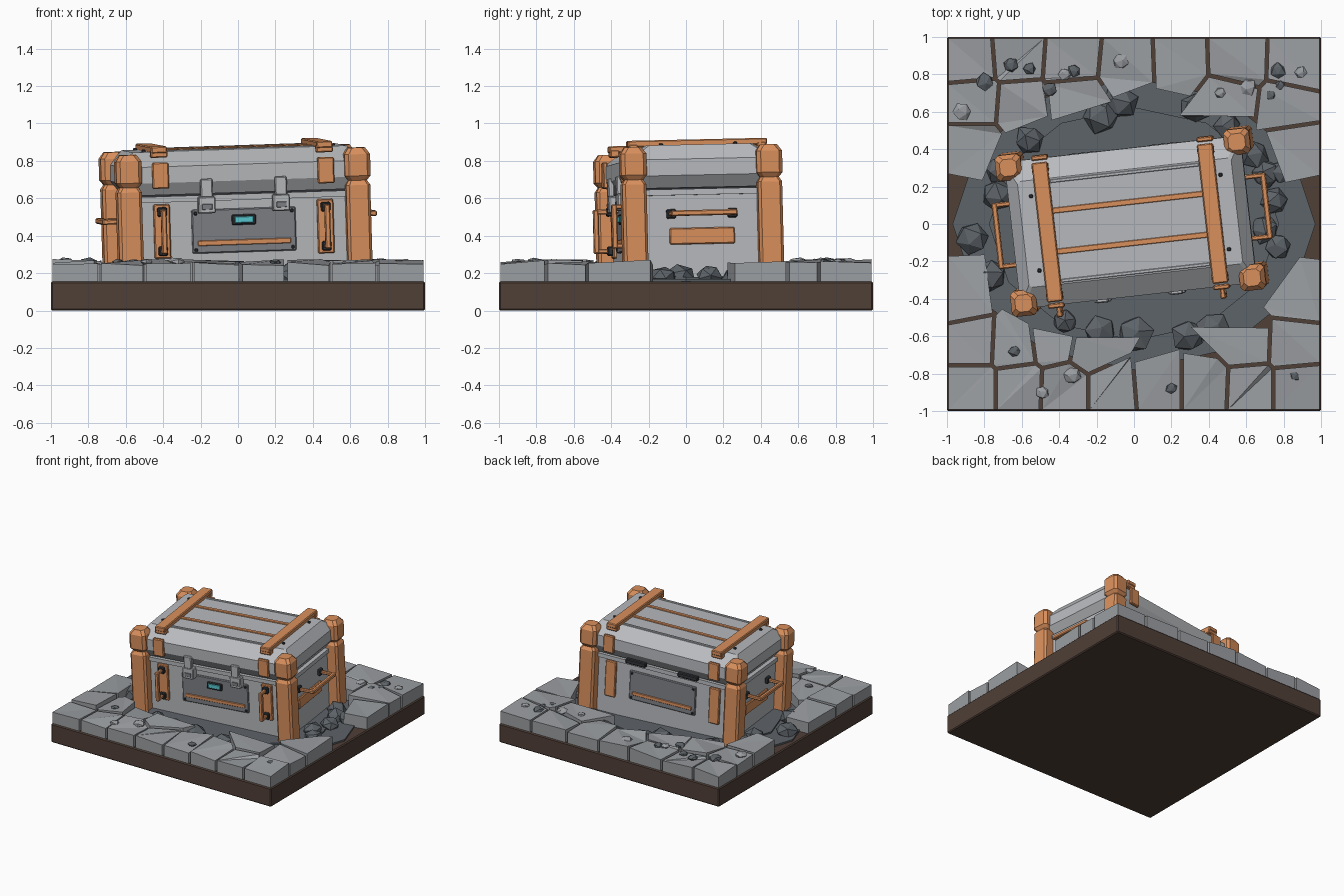
import bpy, bmesh, random
from math import pi, cos, sin
from mathutils import Vector, Matrix, Euler

if "Cube" in bpy.data.objects:
    bpy.data.objects.remove(bpy.data.objects["Cube"])

random.seed(7)


def mat(name, *rgb):
    m = bpy.data.materials.new(name)
    m.diffuse_color = (*rgb, 1)
    m.use_nodes = True
    m.node_tree.nodes["Principled BSDF"].inputs["Base Color"].default_value = m.diffuse_color
    return m


DIRT = mat("dirt", 0.08, 0.05, 0.038)
STONE = mat("stone", 0.33, 0.345, 0.365)
ROCK = mat("dark_rock", 0.11, 0.125, 0.14)
GREY = mat("grey_metal", 0.48, 0.49, 0.51)
PANEL = mat("panel_metal", 0.21, 0.22, 0.24)
DARK = mat("dark_metal", 0.03, 0.033, 0.038)
ORANGE = mat("orange_metal", 0.70, 0.28, 0.11)
CYAN = mat("cyan_glow", 0.1, 0.6, 0.65)

# The crate sits slightly turned and tilted in the crater
CRATE = Matrix.Translation((0, 0.025, 0.17)) @ Euler((0.022, -0.033, 0.112)).to_matrix().to_4x4()


def finish(name, bm, material, matrix=Matrix()):
    bmesh.ops.recalc_face_normals(bm, faces=bm.faces)
    me = bpy.data.meshes.new(name)
    bm.to_mesh(me)
    bm.free()
    ob = bpy.data.objects.new(name, me)
    me.materials.append(material)
    bpy.context.collection.objects.link(ob)
    ob.matrix_world = matrix
    return ob


def box(name, centre, size, material, bevel=0.006, matrix=CRATE):
    bm = bmesh.new()
    bmesh.ops.create_cube(bm, size=1)
    bmesh.ops.scale(bm, vec=size, verts=bm.verts)
    bmesh.ops.translate(bm, vec=centre, verts=bm.verts)
    if bevel:
        bmesh.ops.bevel(bm, geom=bm.edges[:], offset=bevel, segments=1, affect='EDGES')
    return finish(name, bm, material, matrix)


def loft(name, sections, chamfer, material, cx=0, cy=0):
    """Stack of chamfered rectangles given as (z, half_x, half_y)."""
    bm = bmesh.new()
    rings = []
    for z, hx, hy in sections:
        c = chamfer
        pts = [(hx, -hy + c), (hx, hy - c), (hx - c, hy), (-hx + c, hy),
               (-hx, hy - c), (-hx, -hy + c), (-hx + c, -hy), (hx - c, -hy)]
        rings.append([bm.verts.new((cx + x, cy + y, z)) for x, y in pts])
    for a, b in zip(rings, rings[1:]):
        for i in range(8):
            bm.faces.new((a[i], a[(i + 1) % 8], b[(i + 1) % 8], b[i]))
    bm.faces.new(rings[0])
    bm.faces.new(rings[-1])
    return finish(name, bm, material, CRATE)


def prism(name, pts, z0, tops, material):
    bm = bmesh.new()
    lo = [bm.verts.new((p[0], p[1], z0)) for p in pts]
    hi = [bm.verts.new((p[0], p[1], z)) for p, z in zip(pts, tops)]
    n = len(pts)
    for i in range(n):
        bm.faces.new((lo[i], lo[(i + 1) % n], hi[(i + 1) % n], hi[i]))
        if 0 < i < n - 1:
            bm.faces.new((hi[0], hi[i], hi[i + 1]))
    bm.faces.new(lo)
    return finish(name, bm, material)


def clip(poly, q, n):
    """Keep the part of a convex polygon behind the line through q."""
    out = []
    for a, b in zip(poly, poly[1:] + poly[:1]):
        da, db = (a - q).dot(n), (b - q).dot(n)
        if da <= 0:
            out.append(a)
        if da * db < 0:
            out.append(a.lerp(b, da / (da - db)))
    return out


# Dirt base and crater floor
box("dirt_base", (0, 0, 0.0775), (2, 2, 0.155), DIRT, 0.008, Matrix())
for k, z in ((1, .168), (.8, .18)):
    floor = [(0.97 * k * cos(i * pi / 6), 0.78 * k * sin(i * pi / 6)) for i in range(12)]
    prism("crater_floor", floor, 0.14, [z] * 12, ROCK)

# Broken paving: irregular cells around the crater; the last two cells stay empty
SEEDS = [(-.88, .88), (-.62, .9), (-.34, .88), (-.03, .85), (.24, .86), (.55, .87), (.87, .86),
         (-.86, .65), (-.6, .63), (-.32, .66), (.5, .66), (.82, .62), (-.86, .42), (.85, .42),
         (-.91, -.38), (.88, -.38), (-.86, -.64), (-.65, -.65), (-.43, -.62), (-.22, -.66),
         (.6, -.64), (.85, -.65), (-.86, -.87), (-.62, -.87), (-.37, -.88), (-.12, -.88),
         (.13, -.86), (.38, -.86), (.62, -.87), (.87, -.87), (-.93, .06), (.93, .04)]
SEEDS = [Vector(s) for s in SEEDS]
for s in SEEDS[:-2]:
    e = 0.992
    poly = [Vector(p) for p in ((-e, -e), (e, -e), (e, e), (-e, e))]
    for o in SEEDS:
        if o is not s:
            n = (o - s).normalized()
            poly = clip(poly, (s + o) / 2 - n * 0.009, n)
    b = .71 if abs(s.y) > .8 else .61
    f = (abs(s.x) / .82) ** 3 + (abs(s.y) / b) ** 3
    q = s / max(f, 1) ** (1 / 3)
    n = Vector((-q.x * abs(q.x) / .82 ** 3, -q.y * abs(q.y) / b ** 3)).normalized()
    n.rotate(Matrix.Rotation(random.uniform(-.4, .4), 2))
    poly = clip(poly, q, n)
    if len(poly) > 2:
        prism("paving_slab", poly, 0.152, [random.uniform(.24, .275) for p in poly], STONE)


def rock(name, x, y, z, r, flat, material):
    bm = bmesh.new()
    bmesh.ops.create_icosphere(bm, subdivisions=1, radius=r)
    for v in bm.verts:
        v.co *= random.uniform(.9, 1.12)
    turn = Euler([random.uniform(0, 6) for i in range(3)]).to_matrix().to_4x4()
    bmesh.ops.transform(bm, matrix=Matrix.Diagonal((1, 1, flat, 1)) @ turn, verts=bm.verts)
    finish(name, bm, material, Matrix.Translation((x, y, z)))


# Crater rocks and loose pebbles (x, y, radius)
for x, y, r in [(-.17, .58, .1), (-.07, .65, .09), (.33, .62, .08), (.5, .53, .07), (.64, .37, .08),
                (.7, .27, .08), (.79, .28, .065), (.77, -.12, .07), (.7, -.03, .08), (.29, -.6, .09),
                (.42, -.56, .09), (.01, -.59, .1), (-.18, -.57, .09), (-.37, -.52, .07),
                (-.77, -.28, .09), (-.86, -.08, .09), (-.73, .15, .09), (-.72, .29, .08),
                (-.56, .45, .08), (.75, .12, .075)]:
    rock("crater_rock", x, y, 0.185, r, 0.75, ROCK)
for x, y, r in [(-.92, .6, .05), (-.8, .76, .05), (-.66, .85, .04), (-.56, .83, .035), (-.45, .72, .042),
                (-.37, .8, .035), (-.32, .82, .035), (-.07, .87, .046), (.46, .7, .03), (.61, .73, .046),
                (.73, .69, .035), (.77, .82, .042), (.89, .81, .035), (.78, .74, .03), (-.64, -.68, .032),
                (-.49, -.9, .036), (-.33, -.81, .05), (.2, -.88, .032), (.86, -.81, .03)]:
    rock("pebble", x, y, 0.26, r, 0.5, random.choice((STONE, ROCK)))

# Crate body, rim and chamfered lid
loft("crate_body", [(-.01, .595, .35), (.44, .595, .35)], .02, GREY)
loft("body_rim", [(.43, .61, .367), (.462, .61, .367)], .02, GREY)
loft("lid_seal", [(.46, .57, .34), (.475, .57, .34)], .02, DARK)
loft("lid", [(.47, .585, .355), (.535, .635, .395), (.622, .635, .395), (.70, .575, .285)], .015, GREY)

# Corner posts with separate lid caps
for sx in (-1, 1):
    for sy in (-1, 1):
        loft("corner_post", [(-.01, .065, .065), (.49, .065, .065), (.515, .05, .05)], .015,
             ORANGE, sx * .615, sy * .365)
        loft("corner_cap", [(.515, .05, .05), (.54, .069, .069), (.655, .069, .069), (.69, .045, .045)],
             .02, ORANGE, sx * .615, sy * .365)

# Lid straps, strap ends and stripes
for sx in (-1, 1):
    x = sx * .445
    box("lid_strap", (x, 0, .712), (.085, .75, .036), ORANGE)
    for sy in (-1, 1):
        box("strap_tab", (x, sy * .345, .69), (.09, .05, .04), ORANGE)
        box("strap_plate", (x, sy * .398, .575), (.088, .026, .14), ORANGE)
        box("strap_bolt", (sx * .51, sy * .20, .704), (.02, .02, .016), DARK, .004)
for sy in (-1, 1):
    box("lid_stripe", (0, sy * .11, .702), (.81, .03, .012), ORANGE, .003)
    box("lid_ridge", (0, sy * .268, .701), (.80, .018, .012), GREY, .003)


def handle(name, base, out, along, length, reach):
    """Dark end mounts carrying an orange grab bar."""
    base, out, along = Vector(base), Vector(out), Vector(along)
    side = out.cross(along)

    def dims(a, o, s):
        return [abs(along[i]) * a + abs(out[i]) * o + abs(side[i]) * s for i in range(3)]
    for s in (-1, 1):
        end = base + along * s * length / 2
        box(name + "_mount", end + out * .012, dims(.05, .03, .05), DARK)
        box(name + "_leg", end + out * reach / 2, dims(.026, reach, .026), ORANGE)
    box(name + "_bar", base + out * reach, dims(length + .026, .03, .03), ORANGE)


# Front and back: panels, stripes, plates, bolts
for sy in (-1, 1):
    y = sy * .35
    box("inset_panel", (0, y, .268), (.56, .024, .235), PANEL)
    box("panel_stripe", (0, y + sy * .012, .205), (.50, .014, .028), ORANGE, .003)
    for sx in (-1, 1):
        for z in (.17, .365):
            box("panel_bolt", (sx * .26, y + sy * .013, z), (.018, .012, .018), DARK, .004)
        box("body_plate", (sx * .44, y, .275), (.088, .036, .29), ORANGE)
for sx in (-1, 1):
    handle("front_handle", (sx * .44, -.367, .275), (0, -1, 0), (0, 0, 1), .21, .085)
    # Front latches and back hinges
    box("latch_upper", (sx * .2, -.395, .50), (.065, .035, .10), GREY)
    box("latch_lower", (sx * .2, -.384, .41), (.092, .056, .09), GREY)
    box("latch_slot", (sx * .2, -.412, .40), (.055, .008, .03), PANEL, .002)
    box("back_hinge", (sx * .22, .378, .468), (.17, .035, .035), DARK)
    # End handles and end plates
    handle("end_handle", (sx * .595, 0, .33), (sx, 0, 0), (0, 1, 0), .33, .128)
    box("end_plate", (sx * .595, 0, .21), (.03, .35, .088), ORANGE)

# Status display
box("display_frame", (0, -.364, .325), (.13, .022, .056), DARK)
box("display_screen", (0, -.374, .325), (.10, .012, .034), CYAN, .003)
